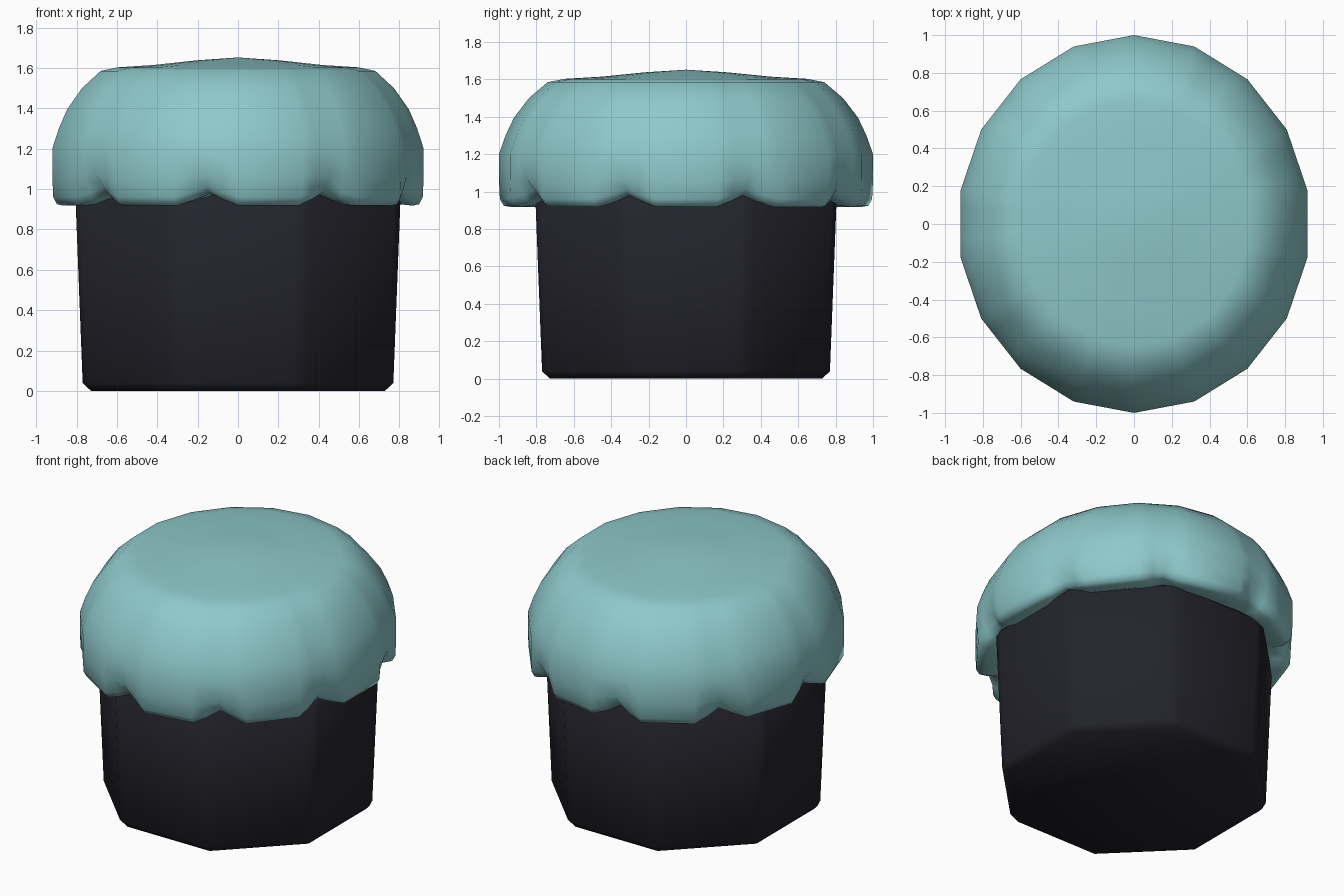
import bpy, bmesh
from math import cos, sin, radians, pi

if "Cube" in bpy.data.objects:
    bpy.data.objects.remove(bpy.data.objects["Cube"])


def material(name, color):
    m = bpy.data.materials.new(name)
    m.diffuse_color = color
    m.use_nodes = True
    m.node_tree.nodes["Principled BSDF"].inputs["Base Color"].default_value = m.diffuse_color
    return m


def finish(bm, name, mat):
    bmesh.ops.recalc_face_normals(bm, faces=bm.faces)
    me = bpy.data.meshes.new(name)
    bm.to_mesh(me)
    bm.free()
    ob = bpy.data.objects.new(name, me)
    bpy.context.collection.objects.link(ob)
    me.materials.append(mat)
    for p in me.polygons:
        p.use_smooth = True
    return ob


def bridge(bm, a, b):
    n = len(a)
    for i in range(n):
        bm.faces.new((a[i], a[(i + 1) % n], b[(i + 1) % n], b[i]))


# Cup: tapered octagon with chamfered edges
bm = bmesh.new()
rings = []
for z, apothem in ((0, 0.768), (0.98, 0.806)):
    r = apothem / cos(pi / 8)
    rings.append([bm.verts.new((r * cos(pi / 8 + i * pi / 4),
                                r * sin(pi / 8 + i * pi / 4), z)) for i in range(8)])
bridge(bm, *rings)
bm.faces.new(rings[0])
bm.faces.new(rings[1])
cup = finish(bm, "cup", material("dark_cup", (0.017, 0.017, 0.025, 1)))
bev = cup.modifiers.new("chamfer", 'BEVEL')
bev.width = 0.04
bev.segments = 1
bev.limit_method = 'ANGLE'

# Frosting: 18-sided dome whose rim has nine scallops
OFFSETS = (-20, -15, -10, 10, 15)          # column angles within a scallop
NOTCH = (1, 0.45, 0, 0, 0.45)              # how far each column is in the notch
SCALE_X = 0.934
columns = [(c * 40 + o, w) for c in range(9) for o, w in zip(OFFSETS, NOTCH)]

# scallop radius, scallop z, notch radius, notch z
PROFILE = (
    (0.22, 1.638, 0.22, 1.638), (0.45, 1.615, 0.45, 1.615),
    (0.65, 1.603, 0.65, 1.603), (0.74, 1.585, 0.74, 1.585),
    (0.84, 1.50, 0.84, 1.50), (0.92, 1.395, 0.92, 1.395),
    (0.965, 1.30, 0.965, 1.30), (1.0, 1.20, 1.0, 1.20),
    (1.0, 1.06, 1.0, 1.07), (0.995, 0.96, 0.945, 1.01),
    (0.975, 0.925, 0.92, 0.985), (0.94, 0.918, 0.90, 0.982),
    (0.87, 0.925, 0.86, 0.975), (0.78, 0.96, 0.78, 0.97),
)


def flat_side(deg):
    # keeps in-between columns on the straight sides of the 18-gon
    return cos(radians(10)) / cos(radians((deg + 10) % 20 - 10))


bm = bmesh.new()
rings = []
for r0, z0, r1, z1 in PROFILE:
    ring = []
    for deg, w in columns:
        # side centres sit on multiples of 20 degrees
        r = (r0 + (r1 - r0) * w) * flat_side(deg)
        a = radians(deg)
        ring.append(bm.verts.new((r * cos(a) * SCALE_X, r * sin(a), z0 + (z1 - z0) * w)))
    rings.append(ring)
for a, b in zip(rings, rings[1:]):
    bridge(bm, a, b)
tip = bm.verts.new((0, 0, 1.652))
n = len(columns)
for i in range(n):
    bm.faces.new((tip, rings[0][i], rings[0][(i + 1) % n]))
bm.faces.new(rings[-1])
finish(bm, "frosting", material("teal_frosting", (0.27, 0.58, 0.59, 1)))
